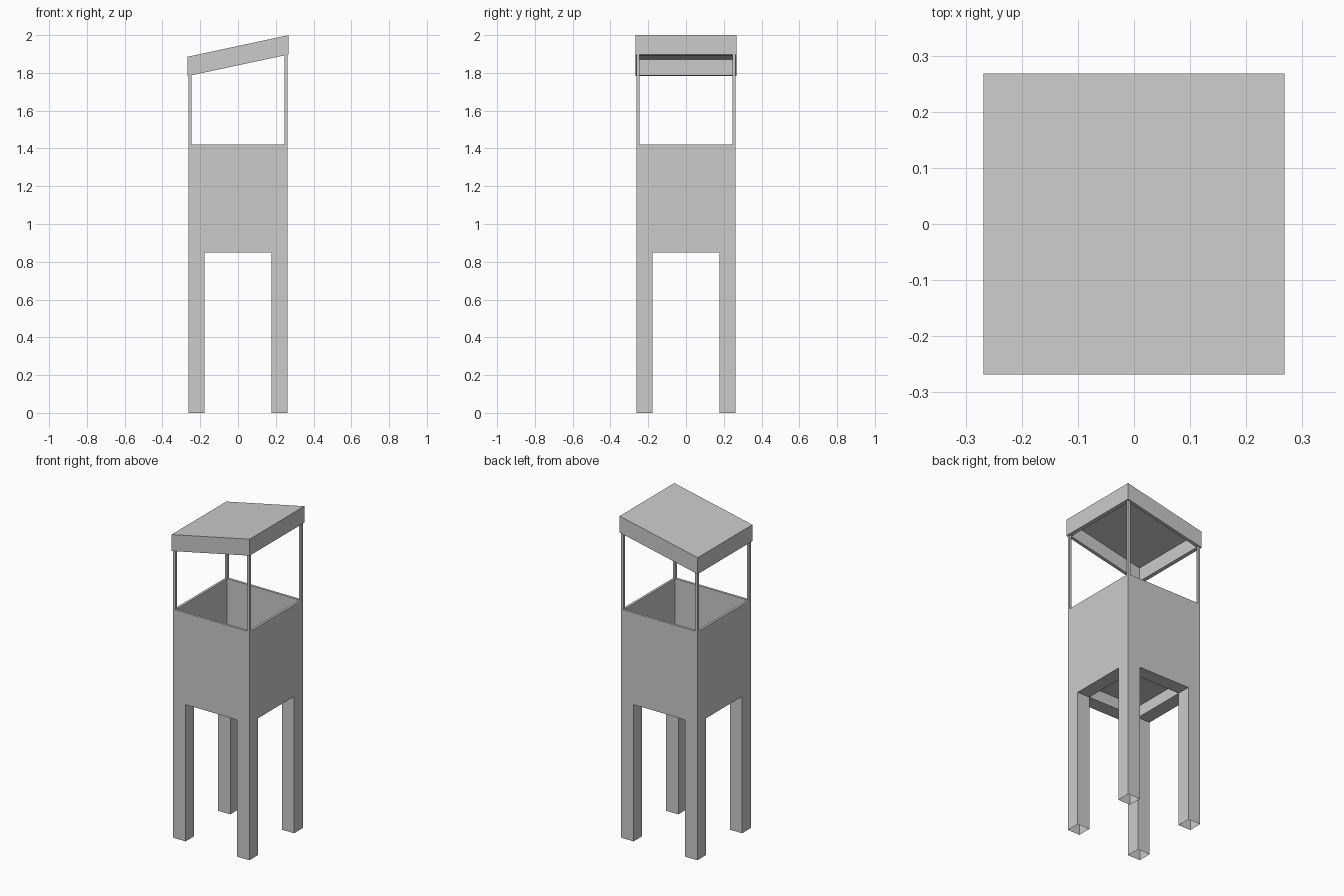
import bpy, bmesh

cube = bpy.data.objects.get("Cube")
if cube:
    bpy.data.objects.remove(cube, do_unlink=True)

GREY = (0.6, 0.6, 0.6, 1)
mat = bpy.data.materials.new("plain grey")
mat.use_nodes = True
mat.diffuse_color = GREY
mat.node_tree.nodes["Principled BSDF"].inputs["Base Color"].default_value = GREY

HALF = 0.262          # half width of the cabin
SLOPE = 0.214         # rise of the roof along x
WALL = 0.015


def square_loft(name, rings, centre=(0, 0), caps=(True, True), slope=0):
    """Join square rings given as (half width, height), in order."""
    bm = bmesh.new()
    loops = []
    for h, z in rings:
        loops.append([bm.verts.new((centre[0] + sx * h, centre[1] + sy * h, z + slope * sx * h))
                      for sx, sy in ((-1, -1), (1, -1), (1, 1), (-1, 1))])
    for a, b in zip(loops, loops[1:]):
        for i in range(4):
            j = (i + 1) % 4
            bm.faces.new((a[i], a[j], b[j], b[i]))
    if caps[0]:
        bm.faces.new(loops[0][::-1])
    if caps[1]:
        bm.faces.new(loops[-1])
    me = bpy.data.meshes.new(name)
    bm.to_mesh(me)
    bm.free()
    me.materials.append(mat)
    ob = bpy.data.objects.new(name, me)
    bpy.context.collection.objects.link(ob)
    return ob


# Open-topped cabin with a recessed underside
LEG = 0.0425
square_loft("cabin", [(HALF - 2 * LEG, 0.92), (HALF - 2 * LEG, 0.85), (HALF, 0.85),
                      (HALF, 1.42), (HALF - WALL, 1.42), (HALF - WALL, 0.935)])

# Hollow sloping roof
RH = 0.2685
square_loft("roof", [(RH - 0.02, 1.925), (RH - 0.02, 1.84), (RH, 1.84), (RH, 1.9425)],
            slope=SLOPE)

# Hollow legs and thin roof posts at each corner
for sx, side in ((1, "left"), (-1, "right")):
    for sy, end in ((1, "back"), (-1, "front")):
        c = HALF - LEG
        square_loft(f"{end}_{side}_leg", [(LEG, 0), (LEG, 0.85)], (sx * c, sy * c), (False, False))
        p = HALF - WALL / 2
        square_loft(f"{end}_{side}_post", [(WALL / 2, 1.42), (WALL / 2, 1.845 + SLOPE * sx * p)],
                    (sx * p, sy * p))
